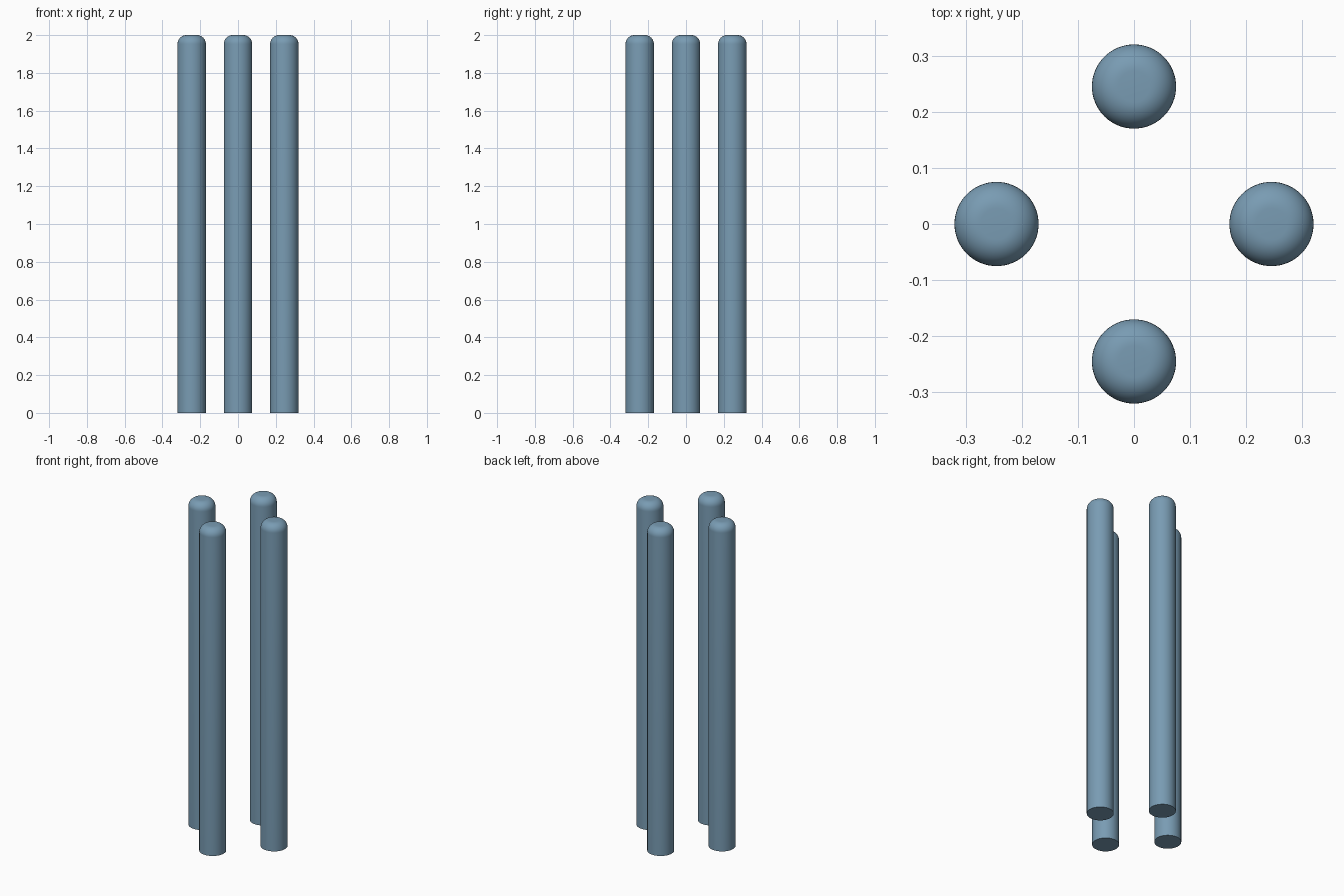
import bpy, bmesh, math

if "Cube" in bpy.data.objects:
    bpy.data.objects.remove(bpy.data.objects["Cube"])

RADIUS, HEIGHT, ROUND, OFFSET, SIDES, STEPS = 0.075, 2.0, 0.047, 0.245, 64, 10

# Slate blue finish
blue = bpy.data.materials.new("slate_blue")
blue.diffuse_color = (0.19, 0.33, 0.45, 1)
blue.use_nodes = True
blue.node_tree.nodes["Principled BSDF"].inputs["Base Color"].default_value = blue.diffuse_color


def make_rod(name, x, y):
    # Lathe a profile: flat base, straight side, rounded shoulder, flat top
    profile = [(0, 0), (RADIUS, 0)]
    for i in range(STEPS + 1):
        a = math.pi / 2 * i / STEPS
        profile.append((RADIUS - ROUND + ROUND * math.cos(a),
                        HEIGHT - ROUND + ROUND * math.sin(a)))
    profile.append((0, HEIGHT))
    bm = bmesh.new()
    verts = [bm.verts.new((r, 0, z)) for r, z in profile]
    edges = [bm.edges.new(pair) for pair in zip(verts, verts[1:])]
    bmesh.ops.spin(bm, geom=verts + edges, cent=(0, 0, 0), axis=(0, 0, 1),
                   angle=math.tau, steps=SIDES, use_duplicate=False)
    bmesh.ops.remove_doubles(bm, verts=bm.verts, dist=1e-5)
    bmesh.ops.recalc_face_normals(bm, faces=bm.faces)
    mesh = bpy.data.meshes.new(name)
    bm.to_mesh(mesh)
    bm.free()
    mesh.materials.append(blue)
    rod = bpy.data.objects.new(name, mesh)
    rod.location = (x, y, 0)
    bpy.context.collection.objects.link(rod)
    bpy.ops.object.select_all(action='DESELECT')
    rod.select_set(True)
    bpy.context.view_layer.objects.active = rod
    bpy.ops.object.shade_smooth_by_angle(angle=math.radians(30))


# Four upright rods in a cross layout
for name, x, y in (("right_rod", 1, 0), ("back_rod", 0, 1),
                   ("left_rod", -1, 0), ("front_rod", 0, -1)):
    make_rod(name, x * OFFSET, y * OFFSET)
